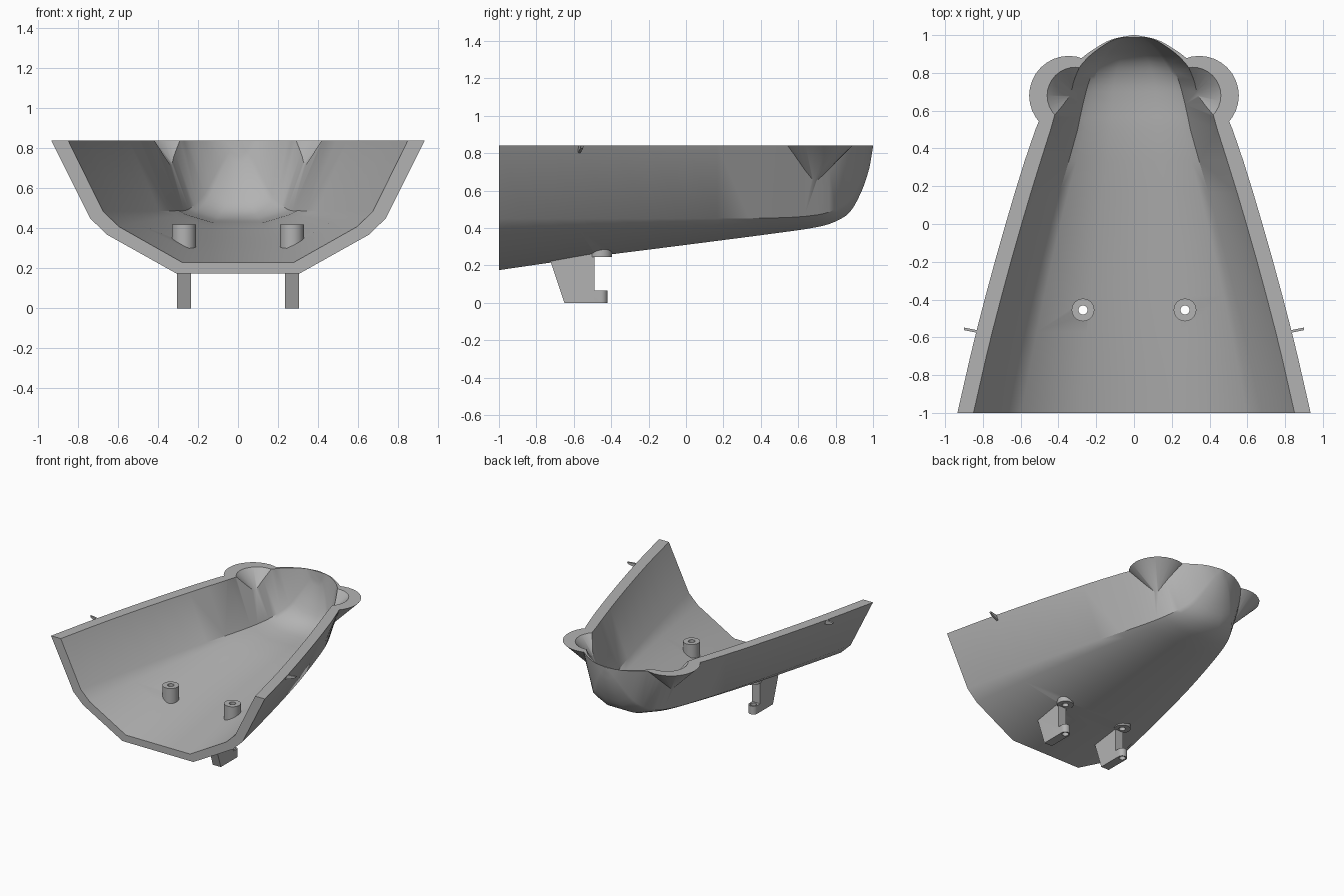
import bpy, bmesh
from math import radians
from mathutils import Matrix, Vector

cube = bpy.data.objects.get("Cube")
if cube:
    bpy.data.objects.remove(cube)

RIM = 0.84
grey = bpy.data.materials.new("plain grey")
grey.use_nodes = True
colour = (0.45, 0.45, 0.45, 1)
grey.diffuse_color = colour
grey.node_tree.nodes["Principled BSDF"].inputs["Base Color"].default_value = colour


def finish(name, bm):
    """Turn a bmesh into a linked object with the grey material."""
    bmesh.ops.recalc_face_normals(bm, faces=bm.faces)
    mesh = bpy.data.meshes.new(name)
    bm.to_mesh(mesh)
    bm.free()
    mesh.materials.append(grey)
    obj = bpy.data.objects.new(name, mesh)
    bpy.context.collection.objects.link(obj)
    return obj


def loft(name, rings):
    bm = bmesh.new()
    loops = [[bm.verts.new(p) for p in ring] for ring in rings]
    n = len(loops[0])
    for a, b in zip(loops, loops[1:]):
        for i in range(n):
            j = (i + 1) % n
            bm.faces.new((a[i], a[j], b[j], b[i]))
    bm.faces.new(loops[0])
    bm.faces.new(loops[-1])
    return finish(name, bm)


def cone(name, x, y, z0, z1, r0, r1, sides=32):
    bm = bmesh.new()
    spot = Matrix.Translation((x, y, (z0 + z1) / 2))
    bmesh.ops.create_cone(bm, cap_ends=True, segments=sides, radius1=r0,
                          radius2=r1, depth=z1 - z0, matrix=spot)
    return finish(name, bm)


def boolean(target, tool, operation):
    """Apply a boolean and throw the tool away."""
    mod = target.modifiers.new("cut", 'BOOLEAN')
    mod.operation, mod.object, mod.solver = operation, tool, 'EXACT'
    graph = bpy.context.evaluated_depsgraph_get()
    mesh = bpy.data.meshes.new_from_object(target.evaluated_get(graph))
    target.modifiers.clear()
    target.data = mesh
    bpy.data.objects.remove(tool)


def smooth(obj, angle=32):
    bpy.ops.object.select_all(action='DESELECT')
    obj.select_set(True)
    bpy.context.view_layer.objects.active = obj
    bpy.ops.object.shade_smooth_by_angle(angle=radians(angle))


# Hull stations: y, rim width, chine width, floor width, keel z, chine z
stations = [
    (-1.0, .935, .74, .31, .175, .45),
    (-.57, .835, .645, .28, .237, .45),
    (0, .68, .505, .22, .31, .45),
    (.5, .522, .36, .15, .375, .455),
    (.7, .425, .295, .13, .405, .47),
    (.8, .35, .25, .11, .435, .5),
    (.88, .275, .19, .08, .49, .56),
    (.94, .19, .13, .05, .6, .66),
    (.98, .11, .07, .03, .72, .76),
    (1.0, .01, .006, .003, .835, .837),
]


def refine(rows, steps=3):
    """Smooth curve through the stations."""
    pts = [Vector(r) for r in rows]
    out = []
    for i in range(len(pts) - 1):
        a, b = pts[i], pts[i + 1]
        span = b[0] - a[0]

        def slope(k):
            lo, hi = pts[max(k - 1, 0)], pts[min(k + 1, len(pts) - 1)]
            return (hi - lo) / (hi[0] - lo[0]) * span
        ma, mb = slope(i), slope(i + 1)
        for s in range(steps):
            t = s / steps
            u = 1 - t
            out.append(a * (1 + 2 * t) * u * u + ma * t * u * u
                       + b * t * t * (3 - 2 * t) - mb * t * t * u)
    return out + [pts[-1]]


def section(row, inner):
    y, rim, chine, floor, keel, chine_z = row
    if inner:
        s = min(1, .15 + (1 - y) * 1.6)
        rim, chine, floor = rim - .085 * s, chine - .065 * s, floor - .03 * s
        keel, chine_z = keel + .055 * s, chine_z + .035 * s
    low = (chine + (floor - chine) * .2, chine_z + (keel - chine_z) * .3)
    half = [(rim, RIM), (chine, chine_z), low, (floor, keel)]
    if inner:
        half.insert(0, (rim, RIM + .06))
    pts = half + [(-x, z) for x, z in reversed(half)]
    return [Vector((x, y, z)) for x, z in pts]


rows = refine(stations)
hull = loft("hull", [section(r, False) for r in rows])
inside = [section(r, True) for r in rows[:-2]]
inside.insert(0, [p - Vector((0, .05, 0)) for p in inside[0]])
cavity = loft("cavity_cutter", inside)

# Conical pockets beside the rounded end
for side in (-1, 1):
    boolean(hull, cone("pocket", side * .345, .68, .63, RIM, 0, .21), 'UNION')
boolean(hull, cavity, 'DIFFERENCE')
for side in (-1, 1):
    boolean(hull, cone("pocket_cutter", side * .31, .68, .69, .88, 0, .19), 'DIFFERENCE')


def drill(obj, side):
    boolean(obj, cone("drill", side * .27, -.455, -.1, .6, .024, .024), 'DIFFERENCE')


def prism(name, outline, axis, centre, thick):
    """Extrude an outline along x or y."""
    def place(a, b, t):
        return (t, a, b) if axis == 'x' else (a, t, b)
    return loft(name, [[place(a, b, centre + d * thick / 2) for a, b in outline]
                       for d in (-1, 1)])


for side, word in ((1, "left"), (-1, "right")):
    drill(hull, side)

    # Screw boss on the floor
    boss = cone(word + "_screw_boss", side * .27, -.455, .245, .42, .06, .06)
    drill(boss, side)
    smooth(boss)

    # Leg with a rounded, drilled foot
    outline = [(-.73, .24), (-.65, 0), (-.455, 0), (-.455, .065),
               (-.49, .065), (-.49, .27)]
    leg = prism(word + "_leg", outline, 'x', side * .27, .07)
    boolean(leg, cone("foot", side * .27, -.455, 0, .065, .035, .035), 'UNION')
    drill(leg, side)
    smooth(leg)

    # Small fin outside the rim
    outline = [(side * x, z) for x, z in
               ((.81, RIM), (.9, RIM), (.89, .825), (.81, .8))]
    fin = prism(word + "_rim_fin", outline, 'y', -.565, .014)
    for v in fin.data.vertices:
        v.co.y += (abs(v.co.x) - .85) * .2

smooth(hull)
